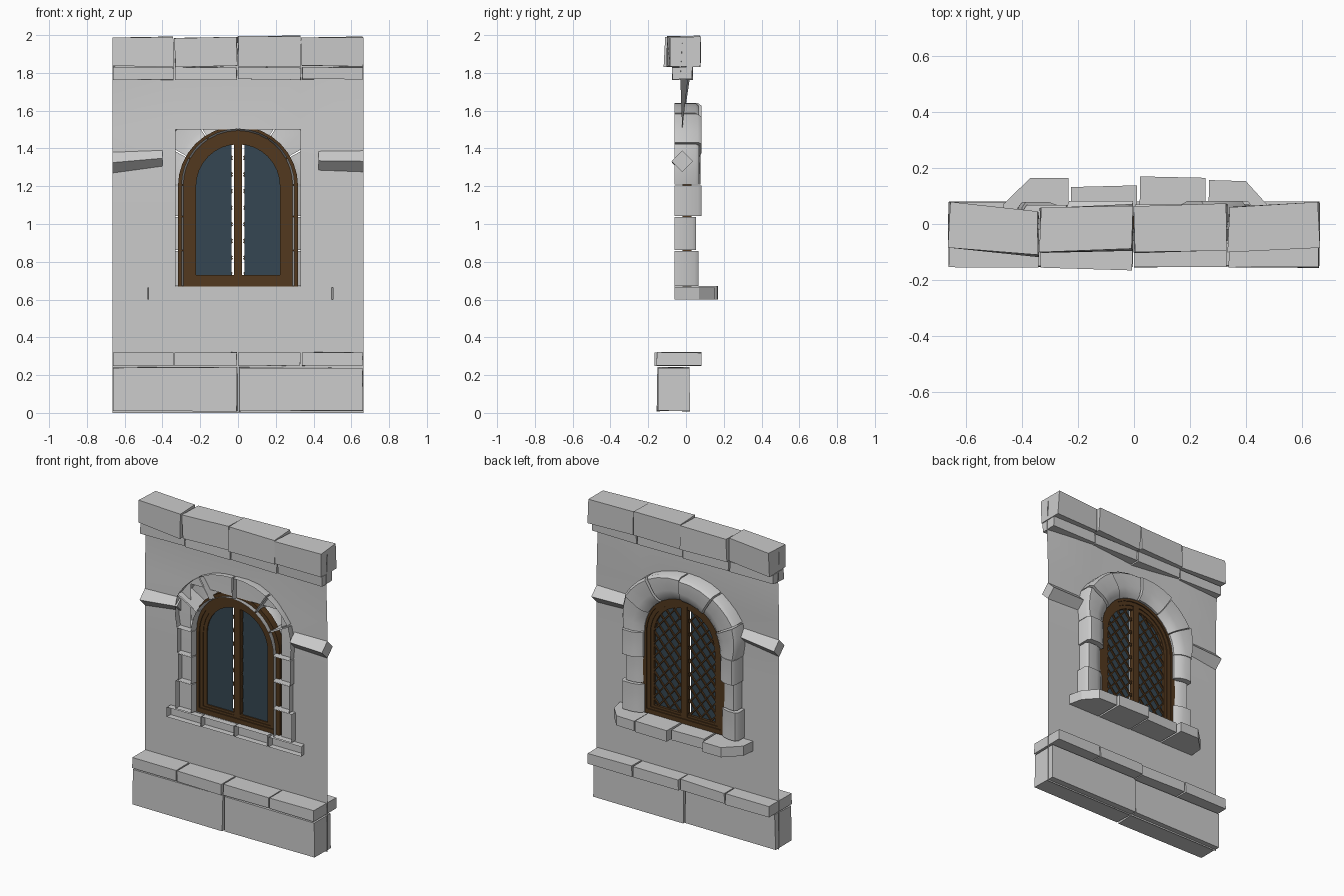
import bpy, bmesh, math, random
from mathutils import Vector

if "Cube" in bpy.data.objects:
    bpy.data.objects.remove(bpy.data.objects["Cube"])

random.seed(4)


def material(name, col):
    m = bpy.data.materials.new(name)
    m.diffuse_color = col
    m.use_nodes = True
    m.node_tree.nodes["Principled BSDF"].inputs["Base Color"].default_value = m.diffuse_color
    return m


WOOD = material("wood", (0.085, 0.04, 0.013, 1))
GLASS = material("glass", (0.035, 0.062, 0.085, 1))


def finish(name, bm, mat=None, smooth=False):
    bmesh.ops.recalc_face_normals(bm, faces=bm.faces)
    me = bpy.data.meshes.new(name)
    bm.to_mesh(me)
    bm.free()
    ob = bpy.data.objects.new(name, me)
    bpy.context.collection.objects.link(ob)
    if mat:
        me.materials.append(mat)
    if smooth:
        bpy.ops.object.select_all(action='DESELECT')
        bpy.context.view_layer.objects.active = ob
        ob.select_set(True)
        bpy.ops.object.shade_smooth_by_angle(angle=math.radians(40))
    return ob


def loft(name, rings, mat=None, closed=True, smooth=False):
    """Skin a row of cross-sections and cap both ends; closed=False leaves one side open."""
    bm = bmesh.new()
    vs = [[bm.verts.new(p) for p in r] for r in rings]
    n = len(rings[0])
    for a, b in zip(vs, vs[1:]):
        for i in range(n if closed else n - 1):
            j = (i + 1) % n
            bm.faces.new((a[i], a[j], b[j], b[i]))
    bm.faces.new(vs[0])
    bm.faces.new(vs[-1])
    return finish(name, bm, mat, smooth)


def block(name, x0, x1, y0, y1, z0, z1, shift=0.0, jit=0.0, mat=None):
    """Box whose right end is moved in y by shift, with slightly uneven corners."""
    j = lambda: random.uniform(-jit, jit)
    ring = lambda x, s: [(x + j(), y + s + j(), z + j())
                         for y, z in ((y0, z0), (y1, z0), (y1, z1), (y0, z1))]
    return loft(name, [ring(x0, 0), ring(x1, shift)], mat)


# thin wall panel with a rectangular window opening
xs = [-0.665, -0.33, 0, 0.33, 0.665]
zs = [0, 0.32, 0.67, 1.1, 1.5, 1.77, 1.96]
bm = bmesh.new()
g = {}
for i, x in enumerate(xs):
    for k, z in enumerate(zs):
        bulge = (0.01, 0.04, -0.01, 0.03, -0.01)[i] if k == 5 else 0
        g[i, k] = bm.verts.new((x, -0.02 + bulge, z))
for i in range(4):
    for k in range(6):
        if not (i in (1, 2) and k in (2, 3)):
            bm.faces.new((g[i, k], g[i + 1, k], g[i + 1, k + 1], g[i, k + 1]))
loose = [v for v in bm.verts if not v.link_faces]
bmesh.ops.delete(bm, geom=loose, context='VERTS')
finish("wall_panel", bm, smooth=True)

# plinth blocks and the ledge above them
block("plinth_left", -0.66, -0.005, -0.15, 0.015, 0.01, 0.24, -0.003, 0.003)
block("plinth_right", 0.005, 0.66, -0.15, 0.02, 0.01, 0.24, 0, 0.003)
edges = [-0.665, -0.338, -0.003, 0.335, 0.665]
ledge = [(-0.155, 0.08, 0), (-0.155, 0.078, -0.012), (-0.155, 0.08, 0), (-0.155, 0.082, 0)]
crown = [(-0.08, 0.08, -0.035), (-0.105, 0.055, 0.013), (-0.105, 0.06, 0.01), (-0.098, 0.062, 0.012)]
tops = [1.99, 1.988, 1.995, 1.988]
for i in range(4):
    a, b = edges[i] + 0.004, edges[i + 1] - 0.004
    block("plinth_ledge", a, b, *ledge[i][:2], 0.25, 0.32, ledge[i][2], 0.002)
    block("crown_trim", a, b, -0.073, 0.033, 1.765, 1.83, 0, 0.003)
    block("crown_block", a, b, *crown[i][:2], 1.835, tops[i], crown[i][2], 0.005)


# diamond string course either side of the window
def diamond(x, z, r, y=-0.02):
    return [(x, y - r, z), (x, y, z + r), (x, y + r, z), (x, y, z - r)]


loft("string_course_left", [diamond(-0.665, 1.325, 0.055), diamond(-0.40, 1.348, 0.042)])
loft("string_course_right", [diamond(0.425, 1.335, 0.05), diamond(0.665, 1.332, 0.056)])

# stone surround: hollow stones, open on the wall's front side
ARCH_Z = 1.205


def stone(name, frames, depth, grows):
    rings = []
    for n, (z, dx, dz) in enumerate(frames):
        t = n / (len(frames) - 1)
        grow = grows[0] * (1 - t) + grows[1] * t
        dip = 0 if n in (0, len(frames) - 1) else 0.003
        sec = [(0.41 + grow, -0.06), (0.41 + grow, depth - 0.02), (0.395 + grow, depth),
               (0.345, depth - dip), (0.305, depth - 0.012 - dip),
               (0.28, depth - 0.035), (0.285, 0.0), (0.30, -0.06)]
        rings.append([(r * dx, y, z + r * dz) for r, y in sec])
    loft(name, rings, closed=False, smooth=True)


for side in (-1, 1):
    for z0, z1, depth, grow in ((0.672, 0.857, 0.062, 0.012), (0.863, 1.037, 0.05, -0.005),
                                (1.043, 1.205, 0.08, 0.002)):
        fr = [(z0 + (z1 - z0) * t / 3, side, 0) for t in range(4)]
        grow += 0.01 * side
        stone("jamb_stone", fr, depth + 0.003 * side, (grow, grow))
cuts = [0, 29, 57, 90, 123, 151, 180]
depths = [0.07, 0.082, 0.07, 0.082, 0.068, 0.078]
outer = [0.01, 0.05, 0.042, 0.026, 0.038, 0.046, -0.005]
for i in range(6):
    a, b = cuts[i] + 0.6, cuts[i + 1] - 0.6
    fr = []
    for t in range(4):
        w = math.radians(a + (b - a) * t / 3)
        fr.append((ARCH_Z, math.cos(w), math.sin(w)))
    stone("arch_stone", fr, depths[i], outer[i:i + 2])


# sill stones, chamfered at both ends and open at the front
def sill(pts, z0, z1):
    loft("sill_stone", [[(x, y, z) for x, y in pts] for z in (z0, z1)], closed=False)


sill([(-0.478, -0.06), (-0.468, 0.07), (-0.37, 0.165), (-0.235, 0.165), (-0.232, -0.06)], 0.6, 0.664)
sill([(-0.225, -0.06), (-0.225, 0.132), (0.01, 0.138), (0.01, -0.06)], 0.602, 0.668)
sill([(0.018, -0.06), (0.022, 0.17), (0.255, 0.165), (0.255, -0.06)], 0.6, 0.672)
sill([(0.265, -0.06), (0.268, 0.157), (0.40, 0.153), (0.475, 0.07), (0.505, -0.06)], 0.6, 0.664)


# arched timber frame in stepped layers, each with a bottom rail
def arch_path(z0, n=16):
    return ([(z0, 1, 0)] + [(1.2, math.cos(math.pi * i / n), math.sin(math.pi * i / n))
                            for i in range(n + 1)] + [(z0, -1, 0)])


def arch_frame(name, r0, r1, y0, y1, z0, z1):
    sec = [(r0, y0), (r1, y0), (r1, y1), (r0, y1)]
    loft(name, [[(r * dx, y, z + r * dz) for r, y in sec] for z, dx, dz in arch_path(z0)],
         WOOD, smooth=True)
    block(name + "_rail", -r1, r1, y0, y1, z0, z1, mat=WOOD)


arch_frame("outer_frame", 0.27, 0.318, -0.018, 0.028, 0.67, 0.70)
arch_frame("middle_frame", 0.245, 0.272, -0.012, 0.022, 0.695, 0.715)
arch_frame("sash_frame", 0.222, 0.248, -0.008, 0.017, 0.71, 0.73)
block("mullion", -0.022, 0.022, -0.012, 0.022, 0.70, 1.46, mat=WOOD)

# two glass panes, with a narrow gap beside the mullion
R = 0.235
for side in (-1, 1):
    bm = bmesh.new()
    last = math.acos(0.035 / R)
    pts = [(0.035, 0.72), (R, 0.72)] + [(R * math.cos(last * i / 10), 1.2 + R * math.sin(last * i / 10))
                                        for i in range(11)]
    bm.faces.new([bm.verts.new((side * x, 0.0, z)) for x, z in pts])
    finish("glass_pane", bm, GLASS)

# diamond lattice bars behind the glass, trimmed to the arch
inside = lambda x, z: abs(x) < R and z > 0.72 and (z < 1.2 or math.hypot(x, z - 1.2) < R)
for slope in (-1.15, 1.15):
    for k in range(-2, 13):
        c = 0.69 + k * 0.088
        for side in (-1, 1):
            run = [side * i / 400 for i in range(12, 95)
                   if inside(i / 400, c + slope * side * i / 400)]
            if len(run) < 6:
                continue
            a, b = (Vector((x, 0.008, c + slope * x)) for x in (run[0], run[-1]))
            d = (b - a).normalized()
            w, t = Vector((-d.z, 0, d.x)) * 0.004, Vector((0, 0.006, 0))
            loft("lattice_bar", [[p - w - t, p + w - t, p + w + t, p - w + t] for p in (a, b)], WOOD)
